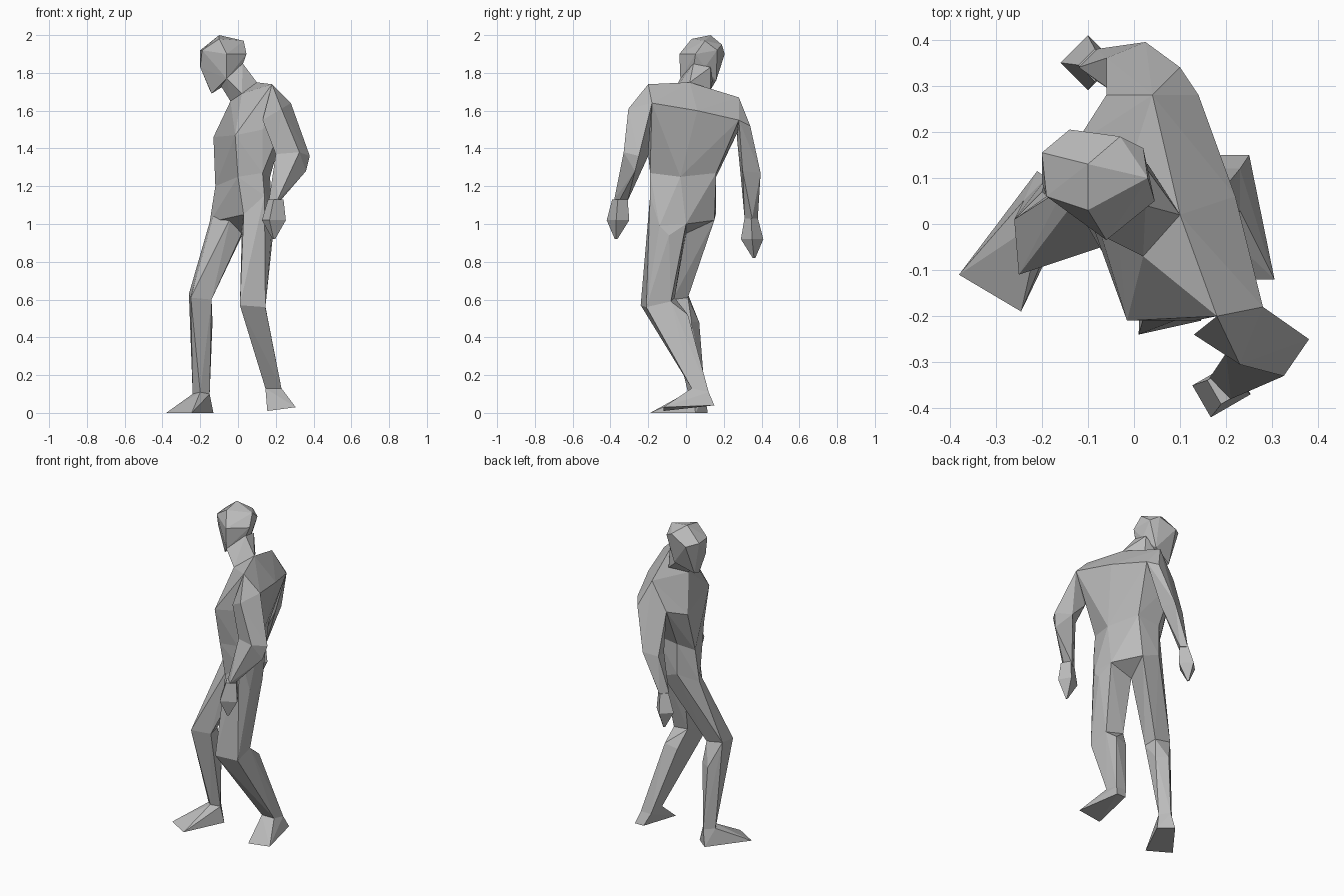
import bpy
import bmesh
from math import cos, sin, radians
from mathutils import Vector

# Remove the default cube
default_cube = bpy.data.objects.get("Cube")
if default_cube:
    bpy.data.objects.remove(default_cube, do_unlink=True)

# One plain grey for the whole figure
grey = bpy.data.materials.new("plain_grey")
grey.use_nodes = True
colour = (.5, .5, .5, 1)
grey.diffuse_color = colour
grey.node_tree.nodes["Principled BSDF"].inputs["Base Color"].default_value = colour


def add_object(name, mesh_builder):
    """Turn a finished bmesh into a flat shaded object."""
    bmesh.ops.recalc_face_normals(mesh_builder, faces=mesh_builder.faces)
    mesh = bpy.data.meshes.new(name)
    mesh_builder.to_mesh(mesh)
    mesh_builder.free()
    mesh.materials.append(grey)
    body_part = bpy.data.objects.new(name, mesh)
    bpy.context.collection.objects.link(body_part)
    return body_part


def faceted_block(name, *points):
    """Wrap a handful of anatomical corner points in a faceted skin."""
    builder = bmesh.new()
    for point in points:
        builder.verts.new(point)
    result = bmesh.ops.convex_hull(builder, input=builder.verts)
    unused = [item for item in result["geom_interior"] + result["geom_unused"]
              if isinstance(item, bmesh.types.BMVert)]
    if unused:
        bmesh.ops.delete(builder, geom=list(set(unused)), context="VERTS")
    return add_object(name, builder)


def limb(name, heading, *rings):
    """Loft four sided rings given as centre, half width and half depth."""
    builder = bmesh.new()
    angle = radians(heading)
    side = Vector((cos(angle), sin(angle), 0))
    forward = Vector((-sin(angle), cos(angle), 0))
    loops = []
    for x, y, z, width, depth in rings:
        centre = Vector((x, y, z))
        corners = [(-1, -1), (1, -1), (1, 1), (-1, 1)]
        loops.append([builder.verts.new(centre + side * width * a + forward * depth * b)
                      for a, b in corners])
    for lower, upper in zip(loops, loops[1:]):
        for i in range(len(lower)):
            j = (i + 1) % len(lower)
            builder.faces.new((lower[i], lower[j], upper[j], upper[i]))
    builder.faces.new(loops[0])
    builder.faces.new(loops[-1])
    # Split the twisted quads for the chiselled look
    bmesh.ops.triangulate(builder, faces=builder.faces)
    return add_object(name, builder)


# Landmarks shared by neighbouring parts
left_shoulder_top = (.18, -.2, 1.74)
left_shoulder_side = (.23, -.305, 1.61)
left_shoulder_back = (.28, -.18, 1.64)
right_shoulder_top = (.04, .28, 1.67)
right_shoulder_side = (.1, .34, 1.52)
right_shoulder_back = (.14, .28, 1.55)
right_armpit = (-.06, .28, 1.5)
left_chest = (-.015, -.21, 1.47)
right_chest = (-.13, .17, 1.46)
neck_front = (-.04, .03, 1.65)
neck_back = (.1, .02, 1.75)
neck_left = (.02, -.07, 1.69)
left_jaw = (-.06, -.03, 1.77)
waist = [(-.12, .08, 1.2), (0, -.18, 1.25), (.13, -.19, 1.27),
         (.17, -.03, 1.25), (.1, .16, 1.27), (-.05, .16, 1.25)]
left_hip = [(.03, -.17, 1.05), (.14, -.19, 1.15), (.18, -.14, .99), (.17, 0, 1)]
right_hip = [(-.12, .06, 1.08), (-.15, .08, 1.01), (-.05, .16, 1.06), (.06, .15, 1.02)]
crotch = (.02, 0, .95)

# Torso, leaning forward and turned
faceted_block("chest", left_shoulder_top, left_shoulder_back, right_shoulder_top,
              right_shoulder_back, left_chest, right_chest, neck_front, neck_back,
              neck_left, right_armpit, (.13, -.21, 1.5), (.22, .06, 1.6), *waist)
faceted_block("pelvis", *waist, *left_hip, *right_hip, crotch)

# Neck and head
faceted_block("neck", neck_front, neck_back, neck_left, left_jaw, (.03, .13, 1.7),
              (-.09, .06, 1.73), (.025, .04, 1.85), (.02, .13, 1.83), (-.04, .14, 1.76))
faceted_block("head", (-.1, .13, 2), (-.1, .03, 1.98), (.03, .1, 1.97),
              (-.2, .155, 1.92), (-.14, .205, 1.9), (-.03, .19, 1.95),
              (.02, .165, 1.92), (.045, .05, 1.9), (-.06, -.035, 1.9),
              (-.19, .06, 1.92), (-.2, .09, 1.83), (-.14, .07, 1.69),
              (-.15, .13, 1.71), left_jaw, (-.03, .16, 1.76), (.02, .1, 1.83),
              (.02, .04, 1.83))

# Left arm, elbow pushed back
left_elbow = [(.2, -.28, 1.37), (.325, -.33, 1.38), (.38, -.25, 1.36),
              (.29, -.2, 1.36), (.36, -.27, 1.28)]
faceted_block("left_upper_arm", left_shoulder_top, left_shoulder_side,
              left_shoulder_back, (.13, -.24, 1.55), (.2, -.2, 1.45), *left_elbow)
faceted_block("left_forearm", *left_elbow, (.16, -.34, 1.1), (.21, -.38, 1.13),
              (.23, -.35, 1.13), (.2, -.31, 1.12))
limb("left_hand", 30, (.2, -.35, 1.13, .03, .03),
     (.19, -.36, 1.02, .05, .04), (.19, -.37, .92, .005, .005))

# Right arm, hanging forward
right_elbow = [(.025, .395, 1.27), (-.06, .36, 1.25), (-.05, .29, 1.25), (.05, .3, 1.28)]
faceted_block("right_upper_arm", right_shoulder_top, right_shoulder_side,
              right_shoulder_back, right_armpit, (.06, .27, 1.45), *right_elbow)
faceted_block("right_forearm", *right_elbow, (-.12, .34, 1.03), (-.08, .38, 1.03),
              (-.05, .35, 1.03), (-.08, .31, 1.03))
limb("right_hand", 45, (-.085, .345, 1.03, .025, .025),
     (-.1, .35, .92, .042, .042), (-.1, .36, .82, .005, .005))

# Left leg, bent with the shin trailing
left_knee = [(.01, -.24, .57), (.145, -.21, .56), (.14, -.08, .59), (.03, -.06, .61)]
left_ankle = [(.145, .03, .13), (.23, .03, .13), (.23, .12, .11), (.16, .12, .11)]
faceted_block("left_thigh", *left_hip, crotch, (.185, -.09, .94), *left_knee)
faceted_block("left_shin", *left_knee, (.14, .01, .52), (.06, 0, .5), *left_ankle)
faceted_block("left_foot", *left_ankle, (.19, .15, .04), (.25, .15, .04),
              (.155, -.12, .01), (.305, -.12, .03))

# Right leg, stepping ahead
right_knee = [(-.26, .01, .63), (-.25, -.11, .61), (-.14, -.07, .6), (-.15, .01, .61)]
right_ankle = [(-.24, .05, .1), (-.2, .01, .11), (-.15, .04, .1), (-.19, .1, .1)]
faceted_block("right_thigh", *right_hip, crotch, (-.04, -.04, 1.03), *right_knee)
faceted_block("right_shin", *right_knee, (-.2, .07, .48), (-.135, .03, .48), *right_ankle)
faceted_block("right_foot", *right_ankle, (-.21, .115, 0), (-.13, .05, 0),
              (-.38, -.11, 0), (-.245, -.19, 0))
